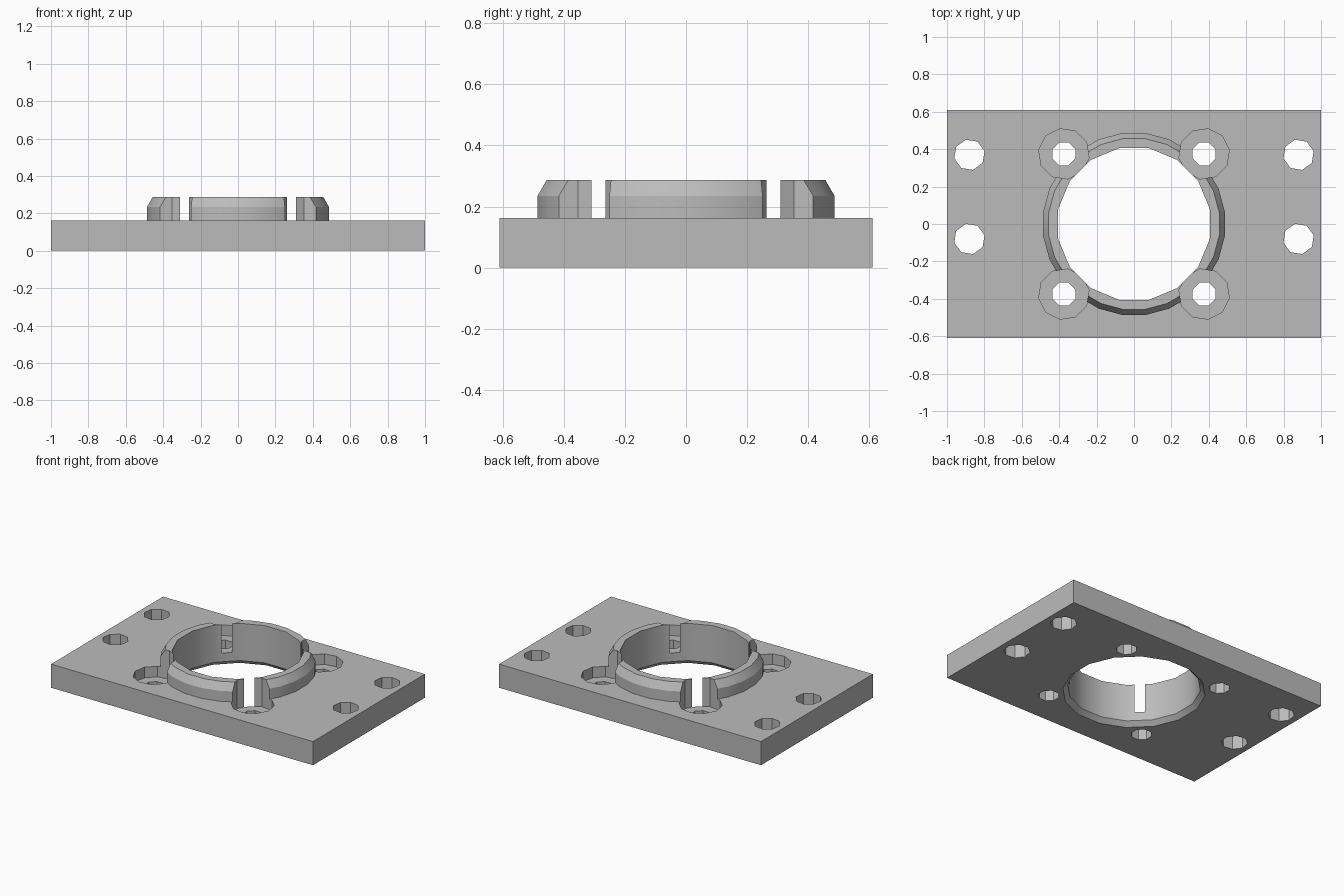
import bpy
import math

if "Cube" in bpy.data.objects:
    bpy.data.objects.remove(bpy.data.objects["Cube"], do_unlink=True)

PLATE_TOP, RING_TOP, POCKET_FLOOR = 0.163, 0.287, 0.09
BORE = 0.413

grey = bpy.data.materials.new("machined grey")
grey.use_nodes = True
colour = (0.5, 0.5, 0.5, 1)
grey.diffuse_color = colour
grey.node_tree.nodes["Principled BSDF"].inputs["Base Color"].default_value = colour


def lathe(name, profile, sides, x=0, y=0, turn=0.5):
    """Solid of stacked (radius, height) polygon rings, capped at both ends."""
    verts = [(x + r * math.cos(2 * math.pi * (i + turn) / sides),
              y + r * math.sin(2 * math.pi * (i + turn) / sides), z)
             for r, z in profile for i in range(sides)]
    faces = [list(range(sides))[::-1],
             [(len(profile) - 1) * sides + i for i in range(sides)]]
    for k in range(len(profile) - 1):
        for i in range(sides):
            j = (i + 1) % sides
            faces.append([k * sides + i, k * sides + j,
                          (k + 1) * sides + j, (k + 1) * sides + i])
    mesh = bpy.data.meshes.new(name)
    mesh.from_pydata(verts, [], faces)
    obj = bpy.data.objects.new(name, mesh)
    bpy.context.collection.objects.link(obj)
    mesh.materials.append(grey)
    return obj


def activate(obj):
    bpy.ops.object.select_all(action='DESELECT')
    obj.select_set(True)
    bpy.context.view_layer.objects.active = obj


def cut(obj, cutters):
    activate(obj)
    for cutter in cutters:
        cutter.hide_render = True
        mod = obj.modifiers.new("cut", 'BOOLEAN')
        mod.operation, mod.solver, mod.object = 'DIFFERENCE', 'EXACT', cutter
        bpy.ops.object.modifier_apply(modifier=mod.name)


# Base plate
bpy.ops.mesh.primitive_cube_add(size=1, location=(0, 0, PLATE_TOP / 2))
plate = bpy.context.object
plate.name = "base_plate"
plate.scale = (2, 1.22, PLATE_TOP)
bpy.ops.object.transform_apply(location=True, scale=True)
plate.data.materials.append(grey)

# Raised collar with a bevelled outer rim
collar = lathe("collar", [(0.49, PLATE_TOP), (0.49, 0.235), (0.46, RING_TOP)], 24)

# Central bore, flared at the underside
bore = lathe("bore_cutter", [(BORE + 0.05, -0.02), (BORE, 0.03), (BORE, 0.4)], 16)

# Counterbored screw holes around the bore, and plain holes at the ends
pockets, holes = [], []
for sx in (-1, 1):
    for sy in (-1, 1):
        x, y = 0.375 * sx, 0.375 * sy
        facing = math.atan2(-y, -x) / (2 * math.pi) * 10
        pockets.append(lathe("pocket_cutter", [(0.136, POCKET_FLOOR), (0.136, 0.4)],
                             10, x, y, facing))
        holes.append(lathe("screw_hole_cutter", [(0.066, -0.1), (0.066, 0.12)], 8, x, y))
    for y in (0.37, -0.08):
        holes.append(lathe("mount_hole_cutter", [(0.083, -0.1), (0.083, 0.4)],
                           8, 0.88 * sx, y, 0.3))

cut(plate, [bore] + pockets + holes)
cut(collar, [bore] + pockets)
for cutter in [bore] + pockets + holes:
    bpy.data.objects.remove(cutter, do_unlink=True)

# Soft shading on the round walls, crisp edges elsewhere
for part in (plate, collar):
    activate(part)
    bpy.ops.object.shade_smooth_by_angle(angle=math.radians(28))
